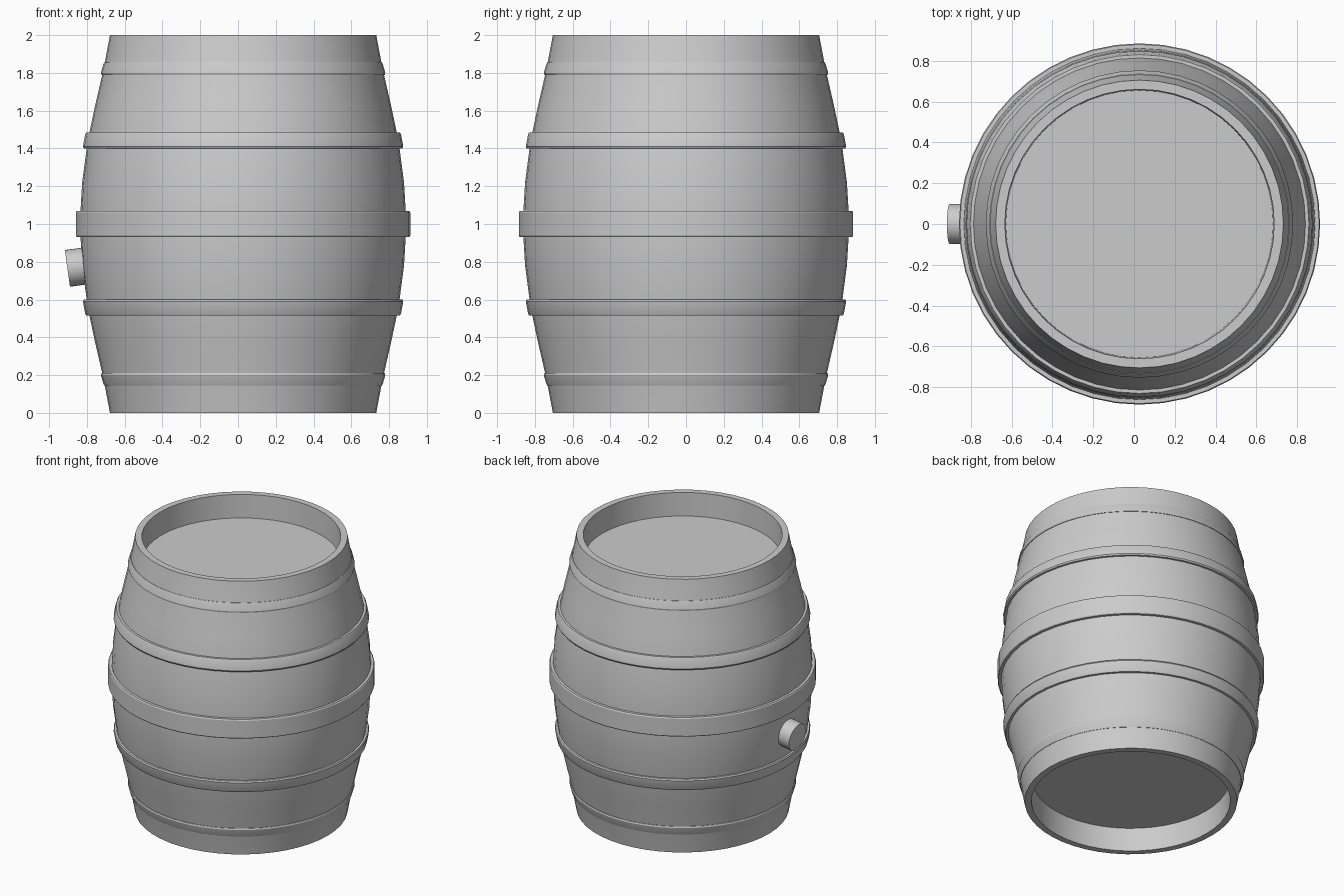
import bpy
import math

AXIS_X = 0.027
SIDES = 48

old = bpy.data.objects.get("Cube")
if old:
    bpy.data.objects.remove(old, do_unlink=True)

grey = bpy.data.materials.new("plain_grey")
grey.use_nodes = True
grey.diffuse_color = (0.6, 0.6, 0.6, 1)
grey.node_tree.nodes["Principled BSDF"].inputs["Base Color"].default_value = (0.6, 0.6, 0.6, 1)


def finish(obj, name):
    obj.name = name
    obj.data.materials.append(grey)
    bpy.ops.object.select_all(action="DESELECT")
    obj.select_set(True)
    bpy.context.view_layer.objects.active = obj
    bpy.ops.object.shade_smooth_by_angle(angle=math.radians(25))


def lathe(name, profile, closed=False):
    """Spin an (r, z) profile about the barrel axis; r = 0 makes a pole."""
    verts, rings = [], []
    for r, z in profile:
        count = SIDES if r else 1
        first = len(verts)
        for i in range(count):
            a = math.tau * i / SIDES
            verts.append((r * math.cos(a), r * math.sin(a), z))
        rings.append([first + i % count for i in range(SIDES)])
    pairs = list(zip(rings, rings[1:]))
    if closed:
        pairs.append((rings[-1], rings[0]))
    faces = []
    for low, high in pairs:
        for i in range(SIDES):
            j = (i + 1) % SIDES
            faces.append(list(dict.fromkeys((low[i], low[j], high[j], high[i]))))
    mesh = bpy.data.meshes.new(name)
    mesh.from_pydata(verts, [], faces)
    obj = bpy.data.objects.new(name, mesh)
    bpy.context.collection.objects.link(obj)
    obj.location.x = AXIS_X
    finish(obj, name)


# Staves and both recessed heads in one turned shell
lower = [(0, 0.17), (0.655, 0.17), (0.66, 0), (0.705, 0), (0.739, 0.18),
         (0.785, 0.38), (0.823, 0.56), (0.852, 0.78)]
upper = [(r, 2 - z) for r, z in reversed(lower)]
lathe("barrel_body", lower + [(0.865, 1)] + upper)

# Hoops: outer profile with a small bevel, paired above and below the middle
end_hoop = [(0.72, 0.145), (0.735, 0.145), (0.74, 0.155), (0.753, 0.2), (0.75, 0.21), (0.72, 0.21)]
quarter_hoop = [(0.8, 0.515), (0.83, 0.515), (0.836, 0.525), (0.848, 0.59), (0.843, 0.6), (0.8, 0.6)]
middle_hoop = [(0.83, 0.93), (0.88, 0.93), (0.885, 0.938), (0.885, 1.062), (0.88, 1.07), (0.83, 1.07)]
lathe("middle_hoop", middle_hoop, True)
for label, profile in (("end_hoop", end_hoop), ("quarter_hoop", quarter_hoop)):
    lathe("lower_" + label, profile, True)
    lathe("upper_" + label, [(r, 2 - z) for r, z in reversed(profile)], True)

# Bung, set square to the sloping side
bpy.ops.mesh.primitive_cylinder_add(vertices=32, radius=0.098, depth=0.16,
                                    location=(-0.824, 0, 0.776),
                                    rotation=(0, math.radians(-98), 0))
finish(bpy.context.object, "bung")
